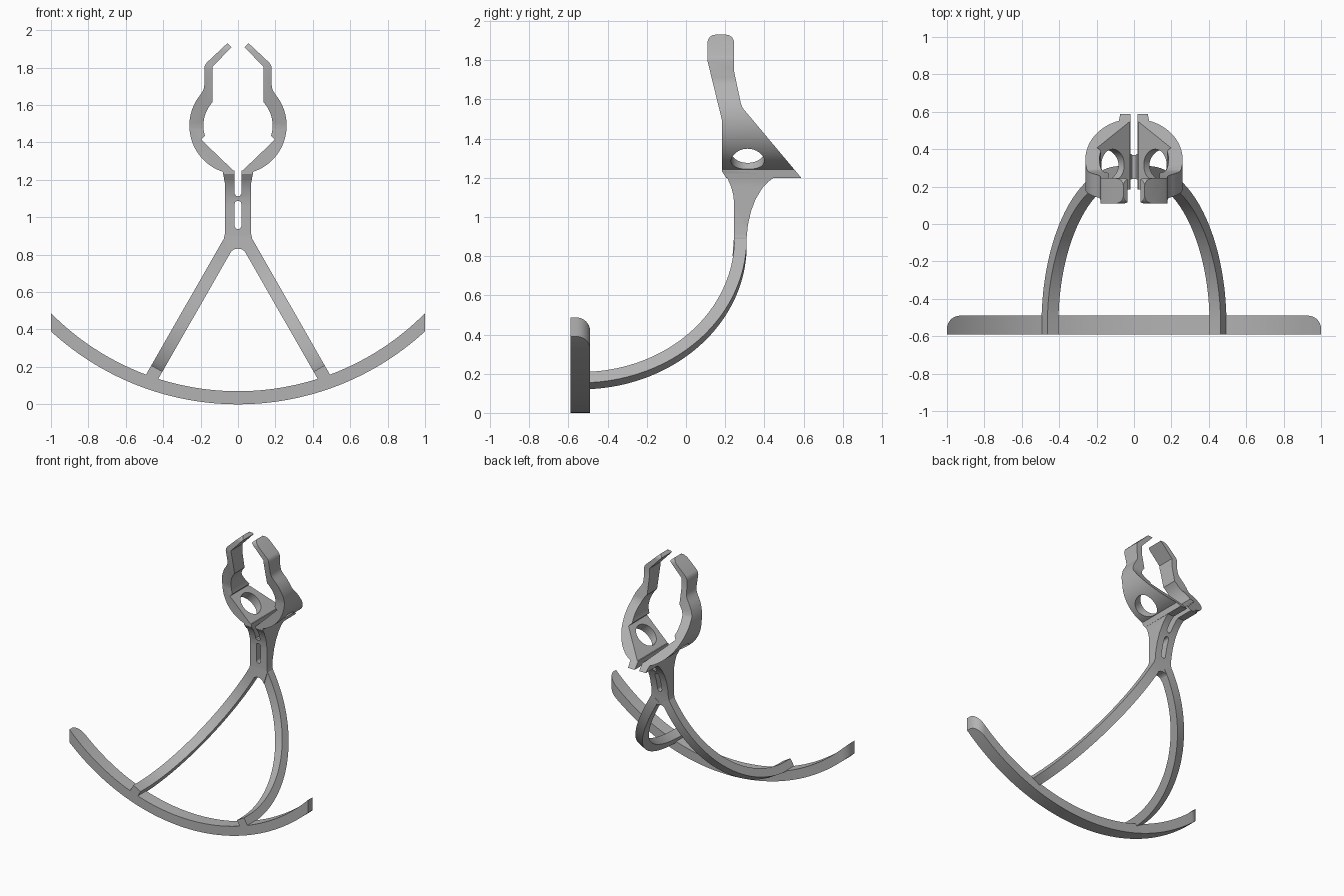
import bpy, bmesh
from math import sin, cos, radians, sqrt, asin, degrees
from mathutils import Vector

cube = bpy.data.objects.get("Cube")
if cube:
    bpy.data.objects.remove(cube, do_unlink=True)

grey = bpy.data.materials.new("plain grey")
grey.use_nodes = True
COLOUR = (0.45, 0.45, 0.45, 1)
grey.diffuse_color = COLOUR
grey.node_tree.nodes["Principled BSDF"].inputs["Base Color"].default_value = COLOUR


def arc(cu, cv, r, a0, a1, n):
    """Points on a circle between two angles in degrees."""
    return [(cu + r * cos(radians(a0 + (a1 - a0) * i / n)),
             cv + r * sin(radians(a0 + (a1 - a0) * i / n))) for i in range(n + 1)]


def prism(name, pts, place, w0, w1):
    """Extrude a 2D outline from depth w0 to w1; place maps (u, v, w) to space."""
    bm = bmesh.new()
    face = bm.faces.new([bm.verts.new(place(u, v, w0)) for u, v in pts])
    shift = Vector(place(0, 0, w1)) - Vector(place(0, 0, w0))
    new = bmesh.ops.extrude_face_region(bm, geom=[face], use_keep_orig=True)["geom"]
    bmesh.ops.translate(bm, vec=shift, verts=[g for g in new if isinstance(g, bmesh.types.BMVert)])
    bmesh.ops.recalc_face_normals(bm, faces=bm.faces)
    mesh = bpy.data.meshes.new(name)
    bm.to_mesh(mesh)
    bm.free()
    mesh.materials.append(grey)
    ob = bpy.data.objects.new(name, mesh)
    bpy.context.collection.objects.link(ob)
    return ob


def activate(ob):
    bpy.ops.object.select_all(action="DESELECT")
    ob.select_set(True)
    bpy.context.view_layer.objects.active = ob


def boolean(ob, tool, operation):
    mod = ob.modifiers.new("cut", "BOOLEAN")
    mod.object, mod.operation, mod.solver = tool, operation, "EXACT"
    activate(ob)
    bpy.ops.object.modifier_apply(modifier=mod.name)
    bpy.data.objects.remove(tool, do_unlink=True)


def finish(ob, mirrored=False):
    activate(ob)
    if mirrored:
        mod = ob.modifiers.new("mirror", "MIRROR")
        mod.use_mirror_merge = False
        bpy.ops.object.modifier_apply(modifier=mod.name)
    bpy.ops.object.shade_smooth_by_angle(angle=radians(30))


def front(u, v, w):
    return (u, w, v)


def side(u, v, w):
    return (w, u, v)


def top(u, v, w):
    return (u, v, w)


# Curved base rail, back corners of both ends rounded
R, THICK = 1.477, 0.07
outer = degrees(asin(1.05 / R))
inner = degrees(asin(1.05 / (R - THICK)))
rail = prism("base_rail",
             arc(0, R, R, -90 - outer, -90 + outer, 64)
             + arc(0, R, R - THICK, -90 + inner, -90 - inner, 64),
             front, -0.59, -0.49)
plan = [(-1, -0.65), (1, -0.65)] + arc(0.93, -0.56, 0.07, 0, 90, 8) + arc(-0.93, -0.56, 0.07, 90, 180, 8)
boolean(rail, prism("rail_plan", plan, top, -0.5, 1), "INTERSECT")
finish(rail)

# Arched legs: a quarter ring in a tilted plane, thickened along its normal
along, out = Vector((0.497, 0, -0.868)), Vector((0.868, 0, 0.497))
start = Vector((0.073, 0, 0.89))


def tilted(u, v, w):
    return start + along * v + out * w + Vector((0, u, 0))


centre, ring = -0.538, 0.848
band = ([(-0.59, ring)] + arc(centre, 0, ring, 90, 0, 40)
        + arc(centre, 0, ring - 0.063, 0, 90, 40) + [(-0.59, ring - 0.063)])
finish(prism("legs", band, tilted, -0.068, 0), mirrored=True)

# Neck: front outline crossed with flared side outline, then slotted
half = [(0.018, 0.829), (0.034, 0.82), (0.05, 0.8), (0.075, 0.89), (0.07, 0.91),
        (0.07, 1.18), (0.074, 1.21), (0.082, 1.24), (0.018, 1.24), (0.018, 1.125), (0.01, 1.114)]
neck = prism("neck", [(0, 0.832)] + half + [(0, 1.112)] + [(-x, z) for x, z in reversed(half)],
             front, 0.1, 0.7)
flare = [(0.3, 0.78), (0.307, 0.84), (0.31, 0.9), (0.316, 0.96), (0.332, 1.03), (0.355, 1.09),
         (0.388, 1.145), (0.42, 1.18), (0.455, 1.205), (0.455, 1.215), (0.2, 1.236), (0.185, 1.234),
         (0.21, 1.2), (0.23, 1.155), (0.242, 1.11), (0.246, 1.06), (0.245, 0.9), (0.236, 0.78)]
boolean(neck, prism("neck_side", flare, side, -0.2, 0.2), "INTERSECT")
slot = arc(0, 1.07, 0.018, 0, 180, 10) + arc(0, 0.955, 0.018, 180, 360, 10)
boolean(neck, prism("slot", slot, front, 0.1, 0.7), "DIFFERENCE")
finish(neck)

# Split clamp: jaw outline crossed with the side outline, with an angled hole
MID = 1.49
jaw = ([(0.018, 1.2), (0.074, 1.2)] + arc(0, MID, 0.26, -72, 38, 28)
       + [(0.19, 1.672), (0.182, 1.69), (0.18, 1.71), (0.18, 1.795), (0.177, 1.812), (0.168, 1.826),
          (0.057, 1.93), (0.035, 1.91), (0.135, 1.805)]
       + arc(0, MID, 0.185, 43, -17, 14) + [(0.197, 1.415), (0.025, 1.25), (0.018, 1.25)])
clamp = prism("clamp_jaws", jaw, front, 0, 0.7)
outline = ([(0.185, 1.23), (0.205, 1.2), (0.588, 1.2), (0.29, 1.555), (0.28, 1.58), (0.245, 1.745)]
           + arc(0.205, 1.89, 0.04, 0, 90, 6) + arc(0.15, 1.89, 0.04, 90, 180, 6)
           + [(0.11, 1.795), (0.182, 1.5), (0.185, 1.475)])
boolean(clamp, prism("clamp_side", outline, side, -0.1, 0.4), "INTERSECT")

# Round hole square to the sloping seat
seat, slope = Vector((0.115, 0.315, 1.333)), Vector((0.72, 0, 0.69))
bore = Vector((0.69, 0, -0.72))


def through(u, v, w):
    return seat + slope * u + Vector((0, v, 0)) + bore * w


boolean(clamp, prism("hole", arc(0, 0, 0.085, 0, 352.5, 47), through, -0.12, 0.2), "DIFFERENCE")
finish(clamp, mirrored=True)
